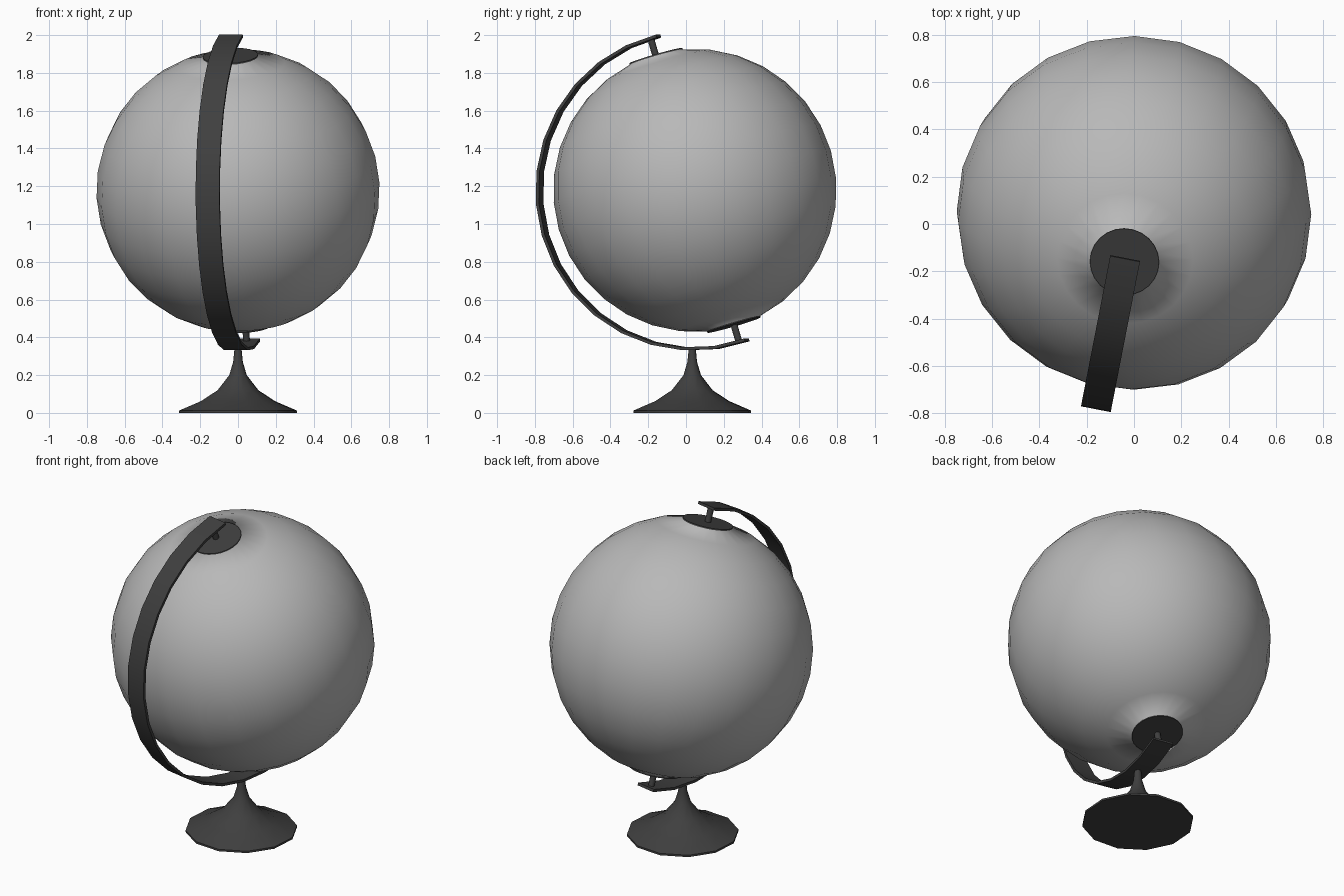
import bpy, bmesh, math
from mathutils import Vector, Matrix

if "Cube" in bpy.data.objects:
    bpy.data.objects.remove(bpy.data.objects["Cube"])

TURN = math.radians(11)       # arm plane turned about the vertical
TILT = math.radians(16.5)     # tilt of the spin axis
C = Vector((0, 0.047, 1.178))  # globe centre
FRONT = Vector((-math.sin(TURN), -math.cos(TURN), 0))
SIDE = Vector((math.cos(TURN), -math.sin(TURN), 0))
UP = Vector((0, 0, 1))
AXIS = FRONT * math.sin(TILT) + UP * math.cos(TILT)
TILTED = Matrix.Translation(C) @ UP.rotation_difference(AXIS).to_matrix().to_4x4()


def material(name, v):
    m = bpy.data.materials.new(name)
    m.diffuse_color = (v, v, v, 1)
    m.use_nodes = True
    m.node_tree.nodes["Principled BSDF"].inputs["Base Color"].default_value = m.diffuse_color
    return m


GREY = material("light grey", 0.48)
DARK = material("dark grey", 0.05)


def finish(name, bm, mats, matrix=Matrix(), angle=50):
    bmesh.ops.recalc_face_normals(bm, faces=bm.faces)
    me = bpy.data.meshes.new(name)
    bm.to_mesh(me)
    bm.free()
    for m in mats:
        me.materials.append(m)
    me.transform(matrix)
    ob = bpy.data.objects.new(name, me)
    bpy.context.collection.objects.link(ob)
    bpy.ops.object.select_all(action='DESELECT')
    ob.select_set(True)
    bpy.context.view_layer.objects.active = ob
    bpy.ops.object.shade_smooth_by_angle(angle=math.radians(angle))
    return ob


def lathe(profile, sides, start=0.0):
    # rings of (radius, height), closed by flat caps at both ends
    bm = bmesh.new()
    rings = []
    for r, z in profile:
        rings.append([bm.verts.new((r * math.cos(start + 2 * math.pi * i / sides),
                                    r * math.sin(start + 2 * math.pi * i / sides), z))
                      for i in range(sides)])
    for a, b in zip(rings, rings[1:]):
        for i in range(sides):
            j = (i + 1) % sides
            bm.faces.new((a[i], a[j], b[j], b[i]))
    bm.faces.new(rings[0])
    bm.faces.new(rings[-1])
    return bm


# Globe with raised dark pole discs
R = 0.75
prof = [(R * math.sin(math.pi * k / 16), -R * math.cos(math.pi * k / 16)) for k in range(1, 16)]
pr, ph = prof[-1]
prof = [(pr, -ph - 0.008)] + prof + [(pr, ph + 0.008)]
bm = lathe(prof, 24)
for f in bm.faces:
    if abs(f.calc_center_median().z) > ph:
        f.material_index = 1
finish("globe", bm, [GREY, DARK], TILTED, 80)

# Pivot pins between the discs and the arm
for name, s in (("top_pin", 1), ("bottom_pin", -1)):
    finish(name, lathe([(0.018, s * 0.735), (0.018, s * 0.838)], 12), [DARK], TILTED)

# Curved arm: flat band swept around the front of the globe
bm = bmesh.new()
rows = []
a0, a1, n = math.radians(13.5), math.radians(199.5), 16
for k in range(n + 1):
    a = a0 + (a1 - a0) * k / n
    d = FRONT * math.sin(a) + UP * math.cos(a)
    rows.append([bm.verts.new(C + d * r + SIDE * w) for r, w in
                 ((0.832, -0.064), (0.848, -0.064), (0.848, 0.064), (0.832, 0.064))])
for p, q in zip(rows, rows[1:]):
    for i in range(4):
        j = (i + 1) % 4
        bm.faces.new((p[i], p[j], q[j], q[i]))
bm.faces.new(rows[0])
bm.faces.new(rows[-1])
finish("arm", bm, [DARK], angle=30)

# Flared stand
stand = [(0.318, 0), (0.318, 0.012), (0.2, 0.062), (0.11, 0.12),
         (0.047, 0.2), (0.026, 0.27), (0.019, 0.34)]
finish("stand", lathe(stand, 12, TURN), [DARK], Matrix.Translation((0, 0.033, 0)))
